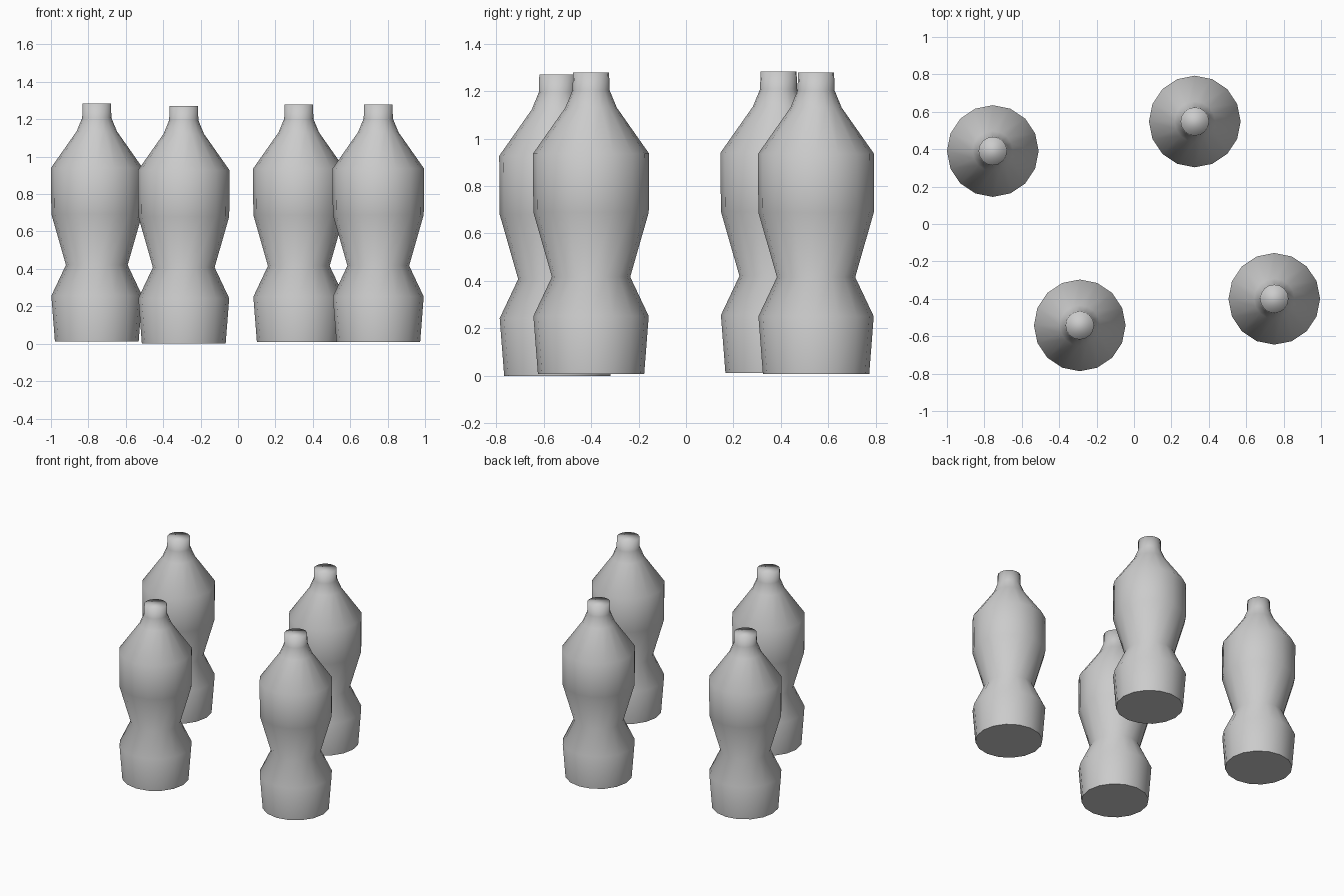
import bpy
import bmesh
from math import cos, sin, tau

if "Cube" in bpy.data.objects:
    bpy.data.objects.remove(bpy.data.objects["Cube"])

SIDES = 16

# bottle silhouette from base to mouth: (radius, height)
PROFILE = [(0.224, 0.0), (0.243, 0.243), (0.165, 0.408), (0.243, 0.68),
           (0.245, 0.927), (0.108, 1.122), (0.078, 1.195), (0.076, 1.27)]


def make_bottle(name, location):
    bm = bmesh.new()
    # stacked rings of the turned body
    rings = [[bm.verts.new((r * cos(tau * i / SIDES), r * sin(tau * i / SIDES), z))
              for i in range(SIDES)] for r, z in PROFILE]
    for low, high in zip(rings, rings[1:]):
        for i in range(SIDES):
            j = (i + 1) % SIDES
            bm.faces.new((low[i], low[j], high[j], high[i]))
    # closed base and neck top
    base = bm.faces.new(rings[0][::-1])
    bm.faces.new(rings[-1])
    for face in bm.faces:
        face.smooth = True
    base.smooth = False
    for edge in base.edges:
        edge.smooth = False
    mesh = bpy.data.meshes.new(name)
    bm.to_mesh(mesh)
    bm.free()
    bottle = bpy.data.objects.new(name, mesh)
    bottle.location = location
    bpy.context.collection.objects.link(bottle)


# four scattered bottles
make_bottle("bottle_back_left", (-0.755, 0.39, 0.013))
make_bottle("bottle_back_right", (0.325, 0.548, 0.008))
make_bottle("bottle_front_left", (-0.29, -0.542, 0.0))
make_bottle("bottle_front_right", (0.75, -0.40, 0.009))
